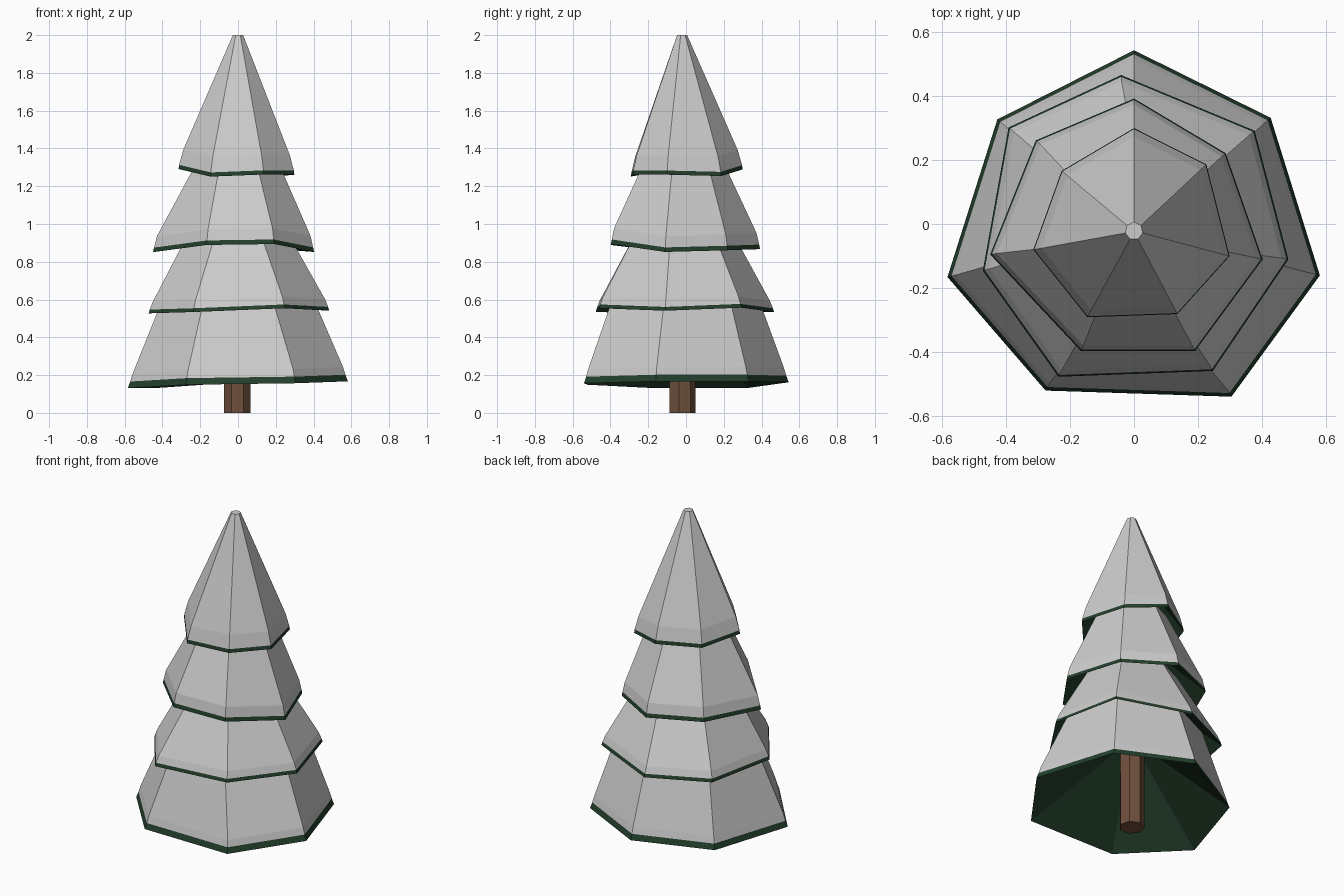
import bpy, bmesh, math

if "Cube" in bpy.data.objects:
    bpy.data.objects.remove(bpy.data.objects["Cube"])

CY = -0.022  # depth of the tree axis
N = 7


def material(name, rgb):
    m = bpy.data.materials.new(name)
    m.diffuse_color = (*rgb, 1)
    m.use_nodes = True
    m.node_tree.nodes["Principled BSDF"].inputs["Base Color"].default_value = m.diffuse_color
    return m


snow = material("snow", (0.8, 0.8, 0.8))
needles = material("needles", (0.017, 0.05, 0.025))
bark = material("bark", (0.16, 0.08, 0.047))


def link(bm, name, mats):
    bmesh.ops.recalc_face_normals(bm, faces=bm.faces[:])
    me = bpy.data.meshes.new(name)
    bm.to_mesh(me)
    bm.free()
    for m in mats:
        me.materials.append(m)
    ob = bpy.data.objects.new(name, me)
    bpy.context.collection.objects.link(ob)


def scaled(rim, s, dz):
    return [(x * s, CY + (y - CY) * s, z + dz) for x, y, z in rim]


def heptagon(r, z, cx=0):
    return [(cx + r * math.sin(2 * math.pi * i / N), CY + r * math.cos(2 * math.pi * i / N), z)
            for i in range(N)]


def tier(name, rim, band, band_s, lip_s, lip_h, top, hollow):
    """Snowy skirt: hollow green underside, green rim band, snow lip and cone."""
    bm = bmesh.new()
    rim = scaled(rim, 1.006, -.006)
    rings = [rim, scaled(rim, band_s, band), scaled(rim, lip_s, band + lip_h), top]
    rings = [[bm.verts.new(p) for p in r] for r in rings]
    zc = sum(p[2] for p in rim) / N
    apex = bm.verts.new((0, CY, zc + hollow))
    for i in range(N):
        j = (i + 1) % N
        bm.faces.new((apex, rings[0][i], rings[0][j])).material_index = 1
        for k in range(3):
            f = bm.faces.new((rings[k][i], rings[k][j], rings[k + 1][j], rings[k + 1][i]))
            f.material_index = 1 if k == 0 else 0
    bm.faces.new(rings[3])
    link(bm, name, [snow, needles])


# Uneven rims, clockwise from the back corner
rim1 = [(0, .54, .168), (.425, .33, .173), (.578, -.16, .173), (.303, -.537, .163),
        (-.275, -.518, .155), (-.58, -.165, .137), (-.425, .325, .138)]
rim2 = [(-.04, .463, .54), (.375, .29, .563), (.48, -.11, .547), (.245, -.457, .56),
        (-.235, -.475, .54), (-.47, -.145, .533), (-.39, .30, .54)]
rim3 = [(0, .39, .873), (.285, .22, .867), (.40, -.11, .858), (.19, -.395, .90),
        (-.165, -.395, .895), (-.447, -.095, .857), (-.305, .26, .877)]
rim4 = [(0, .298, 1.295), (.225, .185, 1.26), (.297, -.10, 1.267), (.135, -.28, 1.268),
        (-.145, -.29, 1.257), (-.313, -.08, 1.297), (-.225, .165, 1.28)]

# Snowy branch tiers
tier("bottom_tier", rim1, .035, .978, .957, .04, heptagon(.39, .65), .42)
tier("lower_middle_tier", rim2, .02, .988, .955, .04, heptagon(.26, .97), .38)
tier("upper_middle_tier", rim3, .024, .988, .955, .06, heptagon(.20, 1.37), .38)
tier("top_tier", rim4, .022, .99, .92, .08, heptagon(.028, 2.0), .42)

# Trunk
bm = bmesh.new()
low, high = [[bm.verts.new(p) for p in heptagon(.072, z, -.003)] for z in (0, .5)]
for i in range(N):
    j = (i + 1) % N
    bm.faces.new((low[i], low[j], high[j], high[i]))
bm.faces.new(low)
bm.faces.new(high)
link(bm, "trunk", [bark])
